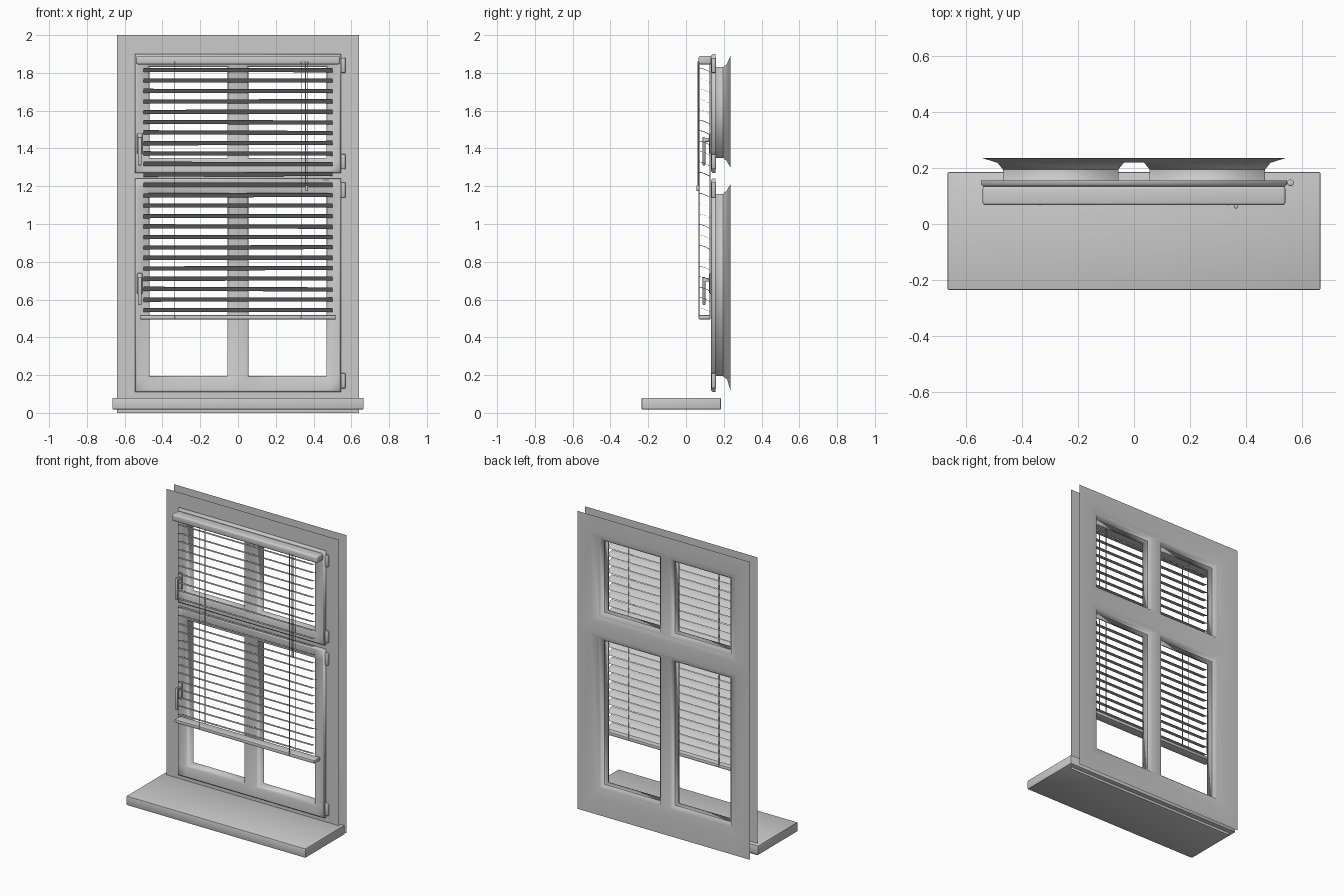
import bpy, bmesh, math, random
from mathutils import Vector

random.seed(3)
cube = bpy.data.objects.get("Cube")
if cube:
    bpy.data.objects.remove(cube)

grey = bpy.data.materials.new("plain_grey")
grey.use_nodes = True
COLOUR = (0.6, 0.6, 0.6, 1)
grey.diffuse_color = COLOUR
grey.node_tree.nodes["Principled BSDF"].inputs["Base Color"].default_value = COLOUR


def finish(name, bm, angle=None):
    """Turn a bmesh into a shaded object; angle None smooths everything."""
    bmesh.ops.remove_doubles(bm, verts=bm.verts, dist=0.0002)
    mesh = bpy.data.meshes.new(name)
    bm.to_mesh(mesh)
    bm.free()
    mesh.materials.append(grey)
    obj = bpy.data.objects.new(name, mesh)
    bpy.context.collection.objects.link(obj)
    bpy.ops.object.select_all(action='DESELECT')
    bpy.context.view_layer.objects.active = obj
    obj.select_set(True)
    if angle is None:
        bpy.ops.object.shade_smooth()
    else:
        bpy.ops.object.shade_smooth_by_angle(angle=math.radians(angle))
    return obj


def box(name, x, y, z, bevel=0.0, segments=2):
    bm = bmesh.new()
    bmesh.ops.create_cube(bm, size=1)
    for v in bm.verts:
        v.co = [lo + (c + 0.5) * (hi - lo) for c, (lo, hi) in zip(v.co, (x, y, z))]
    if bevel:
        bmesh.ops.bevel(bm, geom=bm.edges[:], offset=bevel, segments=segments,
                        affect='EDGES', profile=0.5)
    return finish(name, bm, 40)


def rod(name, x, y, z0, z1, radius, sides=8, bevel=0.0):
    bm = bmesh.new()
    bmesh.ops.create_cone(bm, cap_ends=True, segments=sides, radius1=radius,
                          radius2=radius, depth=z1 - z0)
    bmesh.ops.translate(bm, verts=bm.verts, vec=(x, y, (z0 + z1) / 2))
    if bevel:
        rims = [e for e in bm.edges if abs(e.verts[0].co.z - e.verts[1].co.z) < 1e-4]
        bmesh.ops.bevel(bm, geom=rims, offset=bevel, segments=2, affect='EDGES', profile=0.5)
    return finish(name, bm, 50)


def grow(rect, d):
    x0, x1, z0, z1 = rect
    return (x0 - d, x1 + d, z0 - d, z1 + d)


def plate(bm, y, outer, holes, back=False):
    """Flat sheet in the xz plane with rectangular holes."""
    xs = sorted({c for r in [outer, *holes] for c in r[:2]})
    zs = sorted({c for r in [outer, *holes] for c in r[2:]})
    for x0, x1 in zip(xs, xs[1:]):
        for z0, z1 in zip(zs, zs[1:]):
            mx, mz = (x0 + x1) / 2, (z0 + z1) / 2
            if any(h[0] < mx < h[1] and h[2] < mz < h[3] for h in holes):
                continue
            ring = [(x0, y, z0), (x1, y, z0), (x1, y, z1), (x0, y, z1)]
            bm.faces.new([bm.verts.new(p) for p in (ring[::-1] if back else ring)])


def loft(bm, *steps):
    """Join rectangles (rect, y) one after another with four walls each."""
    loops = [[bm.verts.new(p) for p in ((r[0], y, r[2]), (r[1], y, r[2]),
                                        (r[1], y, r[3]), (r[0], y, r[3]))] for r, y in steps]
    for a, b in zip(loops, loops[1:]):
        for i in range(4):
            j = (i + 1) % 4
            bm.faces.new((a[i], a[j], b[j], b[i]))


# Layout: each sash has its outline, back opening and the heights of its panes
OUTLINE = (-0.64, 0.64, 0.0, 2.0)
SASHES = {
    "lower": dict(front=(-0.545, 0.545, 0.11, 1.24), back=(-0.54, 0.54, 0.12, 1.21),
                  z=(0.195, 1.16)),
    "upper": dict(front=(-0.545, 0.545, 1.27, 1.9), back=(-0.54, 0.54, 1.30, 1.89),
                  z=(1.35, 1.83)),
}
Y_SHEET, Y_SASH, Y_GLAZE, Y_BAR, Y_BACK = 0.155, 0.133, 0.195, 0.22, 0.235

# Front wall sheet
bm = bmesh.new()
plate(bm, Y_SHEET, OUTLINE, [s["front"] for s in SASHES.values()])
finish("front_frame", bm, 30)

# Sashes, pane reveals and the back sheet
back = bmesh.new()
plate(back, Y_BACK, OUTLINE, [s["back"] for s in SASHES.values()], back=True)
for name, s in SASHES.items():
    panes = [(x0, x1, *s["z"]) for x0, x1 in ((-0.468, -0.055), (0.055, 0.468))]
    bm = bmesh.new()
    face = grow(s["front"], -0.008)
    loft(bm, (s["front"], Y_SHEET), (s["front"], Y_SASH + 0.008), (face, Y_SASH))
    plate(bm, Y_SASH, face, [grow(p, 0.012) for p in panes])
    for p in panes:
        loft(bm, (grow(p, 0.012), Y_SASH), (p, Y_SHEET), (p, Y_GLAZE))
        loft(back, (p, Y_GLAZE), (grow(p, 0.02), Y_BAR))
    finish(name + "_sash", bm)
    bars = (-0.493, 0.493, s["z"][0] - 0.025, s["z"][1] + 0.025)
    plate(back, Y_BAR, bars, [grow(p, 0.02) for p in panes], back=True)
    loft(back, (bars, Y_BAR), (s["back"], Y_BACK))

    # Hinges on the left side, handle on the right side
    f = s["front"]
    for i, z in enumerate((f[2] + 0.02, f[3] - 0.1)):
        rod(f"{name}_hinge_{i + 1}", 0.558, 0.147, z, z + 0.08, 0.012, 12, 0.004)
    h = 0.57 if name == "lower" else 1.31
    box(name + "_handle_plate", (-0.534, -0.506), (0.123, 0.136), (h + 0.06, h + 0.17), 0.004)
    box(name + "_handle_neck", (-0.528, -0.512), (0.095, 0.125), (h + 0.125, h + 0.145), 0.003)
    box(name + "_handle_lever", (-0.53, -0.51), (0.088, 0.102), (h, h + 0.15), 0.005)
finish("back_frame", back)

# Window sill
box("sill", (-0.665, 0.665), (-0.235, 0.185), (0.018, 0.08), 0.005)

# Blind rails
box("blind_head_rail", (-0.54, 0.54), (0.067, 0.135), (1.845, 1.89), 0.01, 3)
box("blind_bottom_rail", (-0.52, 0.52), (0.067, 0.13), (0.495, 0.518), 0.006)

# Blind slats: shallow arched strips, front edge raised
COUNT, TOP, BOTTOM = 24, 1.815, 0.545
bm = bmesh.new()
for i in range(COUNT):
    z = TOP + (BOTTOM - TOP) * i / (COUNT - 1)
    skew = random.uniform(-0.004, 0.004)
    rows = []
    for k in range(5):
        t = k / 4 - 0.5
        dz = -0.022 * t + 0.004 * (1 - 4 * t * t)
        rows.append([bm.verts.new((x, 0.098 + 0.056 * t, z + dz + skew * x))
                     for x in (-0.5, 0.5)])
    for a, b in zip(rows, rows[1:]):
        bm.faces.new((a[0], a[1], b[1], b[0]))
bmesh.ops.solidify(bm, geom=bm.faces[:], thickness=0.002)
finish("blind_slats", bm, 50)

# Ladder cords, pull cords and tassel
for side, x in (("right", -0.335), ("left", 0.335)):
    for place, y in (("front", 0.068), ("back", 0.128)):
        rod(f"ladder_cord_{side}_{place}", x, y, 0.5, 1.86, 0.0025, 6)
for i, x in enumerate((0.357, 0.37)):
    rod(f"pull_cord_{i + 1}", x, 0.063, 1.2, 1.86, 0.0022, 6)
rod("pull_tassel", 0.364, 0.063, 1.175, 1.205, 0.008, 10, 0.003)
